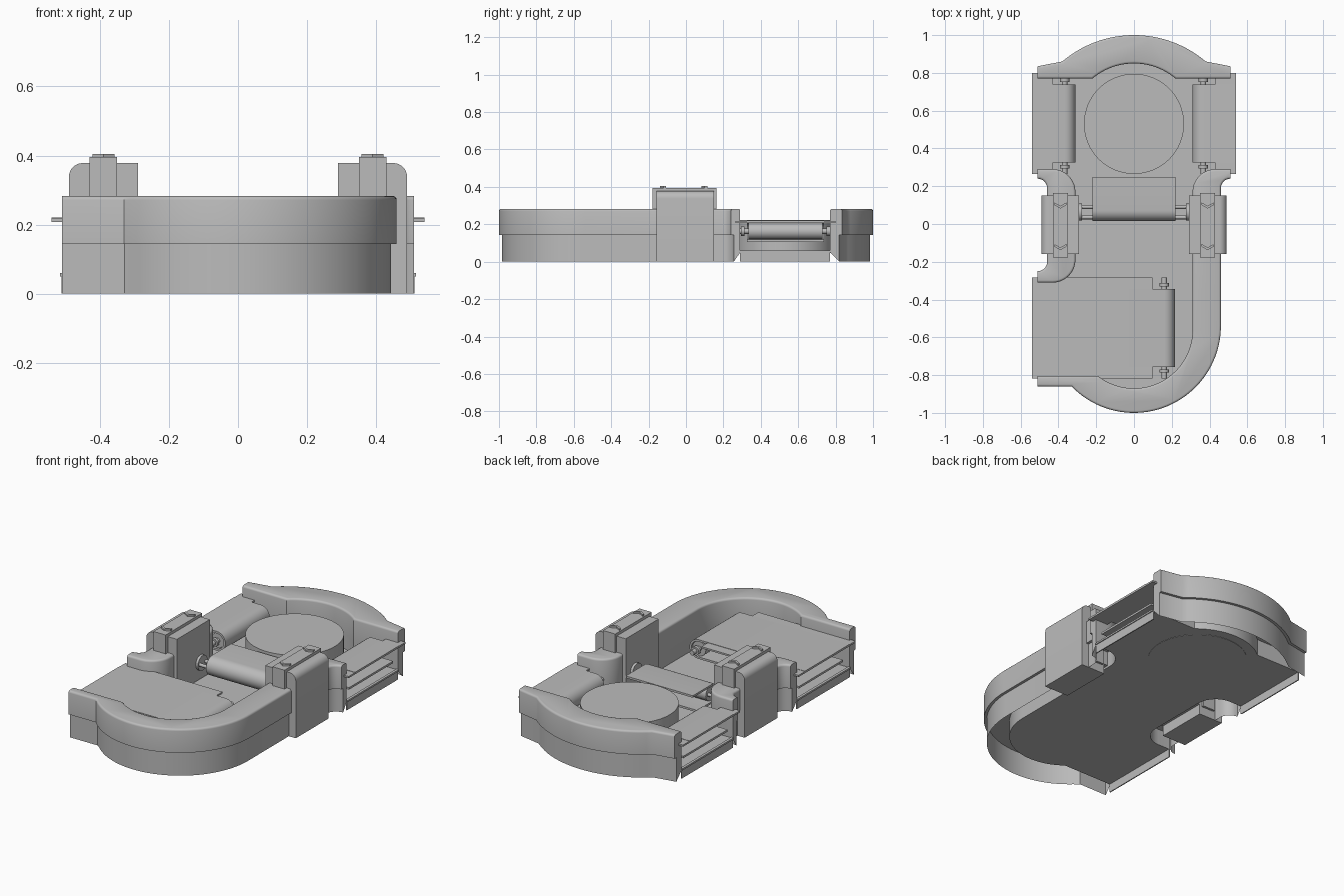
import bpy, bmesh, math
from mathutils import Matrix, Vector

if "Cube" in bpy.data.objects:
    bpy.data.objects.remove(bpy.data.objects["Cube"])

grey = bpy.data.materials.new("plain_grey")
grey.diffuse_color = (0.5, 0.5, 0.5, 1)
grey.use_nodes = True
grey.node_tree.nodes["Principled BSDF"].inputs["Base Color"].default_value = grey.diffuse_color
XZ = Matrix.Rotation(math.pi / 2, 4, 'X')      # profile x,y -> x,z, extruded towards -y


def finish(name, bm):
    bmesh.ops.recalc_face_normals(bm, faces=bm.faces[:])
    me = bpy.data.meshes.new(name)
    bm.to_mesh(me)
    bm.free()
    ob = bpy.data.objects.new(name, me)
    bpy.context.collection.objects.link(ob)
    me.materials.append(grey)
    return ob


def prism(name, pts, z0, z1, m=Matrix(), round_top=0.0):
    bm = bmesh.new()
    f = bm.faces.new([bm.verts.new((x, y, z0)) for x, y in pts])
    ext = bmesh.ops.extrude_face_region(bm, geom=[f], use_keep_orig=True)
    top = [v for v in ext["geom"] if isinstance(v, bmesh.types.BMVert)]
    bmesh.ops.translate(bm, verts=top, vec=(0, 0, z1 - z0))
    if round_top:
        edges = [e for e in bm.edges if all(abs(v.co.z - z1) < 1e-5 for v in e.verts)
                 and max(abs(v.co.x) for v in e.verts) - 0.51 < 1e-4
                 and not all(abs(abs(v.co.x) - 0.51) < 1e-5 for v in e.verts)]
        bmesh.ops.bevel(bm, geom=edges, offset=round_top, segments=3, profile=0.5,
                        affect='EDGES', clamp_overlap=True)
    bm.transform(m)
    return finish(name, bm)


def box(name, x0, x1, y0, y1, z0, z1, m=Matrix()):
    return prism(name, [(x0, y0), (x1, y0), (x1, y1), (x0, y1)], z0, z1, m)


def cyl(name, r, a, b, n=24, m=Matrix()):
    a, b = Vector(a), Vector(b)
    bm = bmesh.new()
    rot = (b - a).to_track_quat('Z', 'Y').to_matrix().to_4x4()
    bmesh.ops.create_cone(bm, cap_ends=True, segments=n, radius1=r, radius2=r,
                          depth=(b - a).length, matrix=m @ Matrix.Translation((a + b) / 2) @ rot)
    return finish(name, bm)


def arc(cx, cy, r, a0, a1, n=10):
    return [(cx + r * math.cos(math.radians(a0 + (a1 - a0) * i / n)),
             cy + r * math.sin(math.radians(a0 + (a1 - a0) * i / n))) for i in range(n + 1)]


def inset(pts, d):
    out = []
    for i, p in enumerate(pts):
        a, b = Vector(pts[max(i - 1, 0)]), Vector(pts[min(i + 1, len(pts) - 1)])
        t = (b - a).normalized()
        x = p[0] if i in (0, len(pts) - 1) else p[0] + t.y * d
        out.append((x, p[1] - t.x * d))
    return out


def wall(name, outer, inner, side):
    # upper band, slightly overhanging
    prism(name + "_upper", outer + inner[::-1], 0.143, 0.283, round_top=0.012)
    # lower band, a hollow shell open underneath
    low = inset(outer, 0.016 * side)
    ring = [(x, y, 0) for x, y in low] + [(x, y, 0.05) for x, y in inner[::-1]]
    bm = bmesh.new()
    lo = [bm.verts.new(p) for p in ring]
    hi = [bm.verts.new((p[0], p[1], 0.143)) for p in ring]
    for i in range(len(ring)):
        j = (i + 1) % len(ring)
        bm.faces.new((lo[i], lo[j], hi[j], hi[i]))
    finish(name + "_lower", bm)


# Perimeter walls
n_out = [(-0.51, 0.835)] + arc(0, 0.414, 0.586, 130.4, 49.6, 28) + [(0.51, 0.835)]
n_in = [(-0.51, 0.77)] + arc(0, 0.5075, 0.3425, 130, 50, 24) + [(0.51, 0.77)]
e_out = arc(0.51, 0.19, 0.05, 90, 180, 6) + arc(0, -0.54, 0.46, 0, -136, 40) + [(-0.51, -0.86)]
e_in = ([(0.51, 0.29)] + arc(0.43, 0.17, 0.12, 90, 180)
        + arc(0, -0.56, 0.31, 0, -128, 36) + [(-0.51, -0.805)])
w_out = arc(-0.51, 0.19, 0.05, 90, 0, 6) + arc(-0.51, -0.2, 0.05, 0, -90, 6)
w_in = ([(-0.51, 0.29)] + arc(-0.43, 0.17, 0.12, 90, 0)
        + arc(-0.43, -0.19, 0.12, 0, -90) + [(-0.51, -0.31)])
wall("north_wall", n_out, n_in, 1)
wall("east_wall", e_out, e_in, 1)
wall("west_wall", w_out, w_in, -1)

# Floor and thresholds under the three openings
prism("floor", n_in + e_in + w_in[::-1], 0.048, 0.056)
for name, s, y0, y1 in (("east", 1, 0.29, 0.77), ("west", -1, 0.29, 0.77),
                        ("south_west", -1, -0.805, -0.31)):
    a, b = sorted((s * 0.505, s * 0.511))
    box(name + "_threshold", a, b, y0, y1, 0, 0.056)
    a, b = sorted((s * 0.5, s * 0.516))
    box(name + "_lip", a, b, y0, y1, 0.05, 0.06)

# Turntable
cyl("turntable", 0.265, (0, 0.53, 0.046), (0, 0.53, 0.222), 64)


# Belts: open end at local x = 0, roller end at local x = length
def belt(name, m, length, half, top=0.22, side_rails=True):
    r, t = 0.057, 0.012
    c, cz = length - r, top - r
    path = ([(0, top)] + arc(c, cz, r, 90, -90, 14) + [(0.04, cz - r)]
            + [(0.04, cz - r + t)] + arc(c, cz, r - t, -90, 90, 14) + [(0, top - t)])
    prism(name + "_band", path, -half, half, m @ XZ)
    cyl(name + "_roller", 0.043, (c, -half + 0.01, cz), (c, half - 0.01, cz), 24, m)
    if not side_rails:
        return
    cyl(name + "_axle", 0.014, (c, -half - 0.06, cz), (c, half + 0.06, cz), 16, m)
    for s in (-1, 1):
        cyl(name + "_nut", 0.025, (c, s * (half + 0.012), cz), (c, s * (half + 0.03), cz), 12, m)
        a, b = sorted((s * (half - 0.01), s * (half + 0.06)))
        box(name + "_rail", 0, length - 0.12, a, b, top - 0.012, top - 0.002, m)


turn = Matrix.Rotation(math.pi, 4, 'Z')
belt("east_belt", Matrix.Translation((0.54, 0.532, 0)) @ turn, 0.23, 0.207)
belt("west_belt", Matrix.Translation((-0.54, 0.532, 0)), 0.23, 0.207)
belt("south_west_belt", Matrix.Translation((-0.54, -0.55, 0)), 0.757, 0.207)
belt("centre_belt", Matrix.Translation((0, 0.25, 0)) @ Matrix.Rotation(-math.pi / 2, 4, 'Z'),
     0.235, 0.22, 0.215, False)

# Gate posts either side of the middle
for s, side in ((1, "east"), (-1, "west")):
    prof = [(0.29, 0.06), (0.335, 0.06), (0.335, 0), (0.49, 0)] \
        + arc(0.45, 0.338, 0.04, 0, 90, 8) + [(0.29, 0.378)]
    prism(side + "_post", [(s * x, z) for x, z in prof], -0.15, 0.158, XZ)
    a, b = sorted((s * 0.35, s * 0.43))
    box(side + "_post_strap", a, b, -0.178, 0.163, 0.05, 0.395)
    for y in (-0.12, 0.1):          # chevron tabs on the strap
        tab = [(-0.032, 0.014), (0, -0.004), (0.032, 0.014), (0.032, 0),
               (0, -0.018), (-0.032, 0)]
        prism(side + "_chevron", [(s * 0.39 + x, y + dy) for x, dy in tab], 0.39, 0.405)
    # prongs and collar carrying the centre belt
    for y in (0.035, 0.09):
        cyl(side + "_prong", 0.01, (s * 0.2, y, 0.158), (s * 0.31, y, 0.158), 12)
    cyl(side + "_collar", 0.045, (s * 0.275, 0.063, 0.158), (s * 0.295, 0.063, 0.158), 20)

# Smooth shading with sharp edges kept
for ob in bpy.context.collection.objects:
    ob.select_set(True)
    bpy.context.view_layer.objects.active = ob
bpy.ops.object.shade_smooth_by_angle(angle=math.radians(35))
